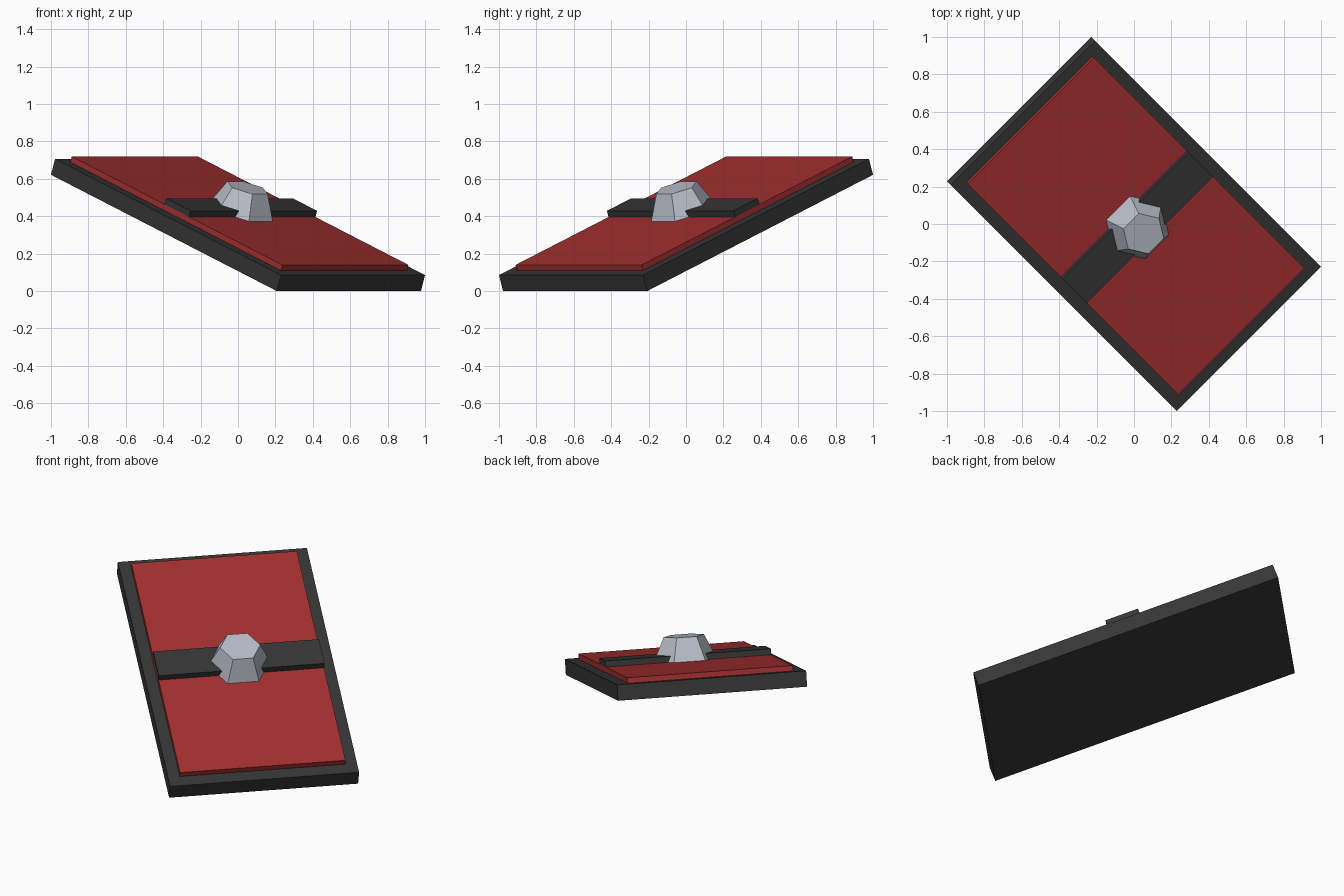
import bpy, bmesh, math
from mathutils import Matrix

cube = bpy.data.objects.get("Cube")
if cube:
    bpy.data.objects.remove(cube, do_unlink=True)


def material(name, rgb):
    mat = bpy.data.materials.new(name)
    mat.use_nodes = True
    mat.diffuse_color = (*rgb, 1)
    mat.node_tree.nodes["Principled BSDF"].inputs["Base Color"].default_value = (*rgb, 1)
    return mat


charcoal = material("charcoal", (0.037, 0.037, 0.037))
red = material("deep_red", (0.38, 0.03, 0.03))
steel = material("pale_steel", (0.48, 0.51, 0.58))

# Shared frame: the plate leans and is turned towards a corner
LEAN = (Matrix.Translation((0, 0, 0.3534))
        @ Matrix.Rotation(math.radians(-45), 4, 'Z')
        @ Matrix.Rotation(math.radians(20), 4, 'Y'))


def finish(name, bm, mat):
    mesh = bpy.data.meshes.new(name)
    bm.to_mesh(mesh)
    bm.free()
    mesh.materials.append(mat)
    obj = bpy.data.objects.new(name, mesh)
    obj.matrix_world = LEAN
    bpy.context.collection.objects.link(obj)
    return obj


def slab(name, length, width, low, high, shift, mat):
    bm = bmesh.new()
    place = (Matrix.Translation((shift, 0, (low + high) / 2))
             @ Matrix.Diagonal((length, width, high - low, 1)))
    bmesh.ops.create_cube(bm, size=1, matrix=place)
    return finish(name, bm, mat)


# Flat layers, from the base upwards
BASE_TOP, PANEL_TOP, BAR_TOP, KNOB_TOP = 0.0454, 0.077, 0.112, 0.212
slab("base_plate", 1.817, 1.09, -BASE_TOP, BASE_TOP, 0, charcoal)
slab("red_panel", 1.694, 0.954, BASE_TOP, PANEL_TOP, -0.011, red)
slab("cross_bar", 0.196, 0.956, PANEL_TOP, BAR_TOP, -0.011, charcoal)

# Six-sided tapered knob with a flat side facing down the slope
bm = bmesh.new()
height = KNOB_TOP - PANEL_TOP
bmesh.ops.create_cone(
    bm, cap_ends=True, segments=6, radius1=0.18, radius2=0.116, depth=height,
    matrix=Matrix.Translation((0, 0, PANEL_TOP + height / 2)))
# Put two opposite corners on the bar's long axis
corner = max(bm.verts, key=lambda v: v.co.xy.length)
turn = math.pi / 2 - math.atan2(corner.co.y, corner.co.x)
bmesh.ops.rotate(bm, verts=bm.verts, cent=(0, 0, 0), matrix=Matrix.Rotation(turn, 3, 'Z'))
finish("centre_knob", bm, steel)
